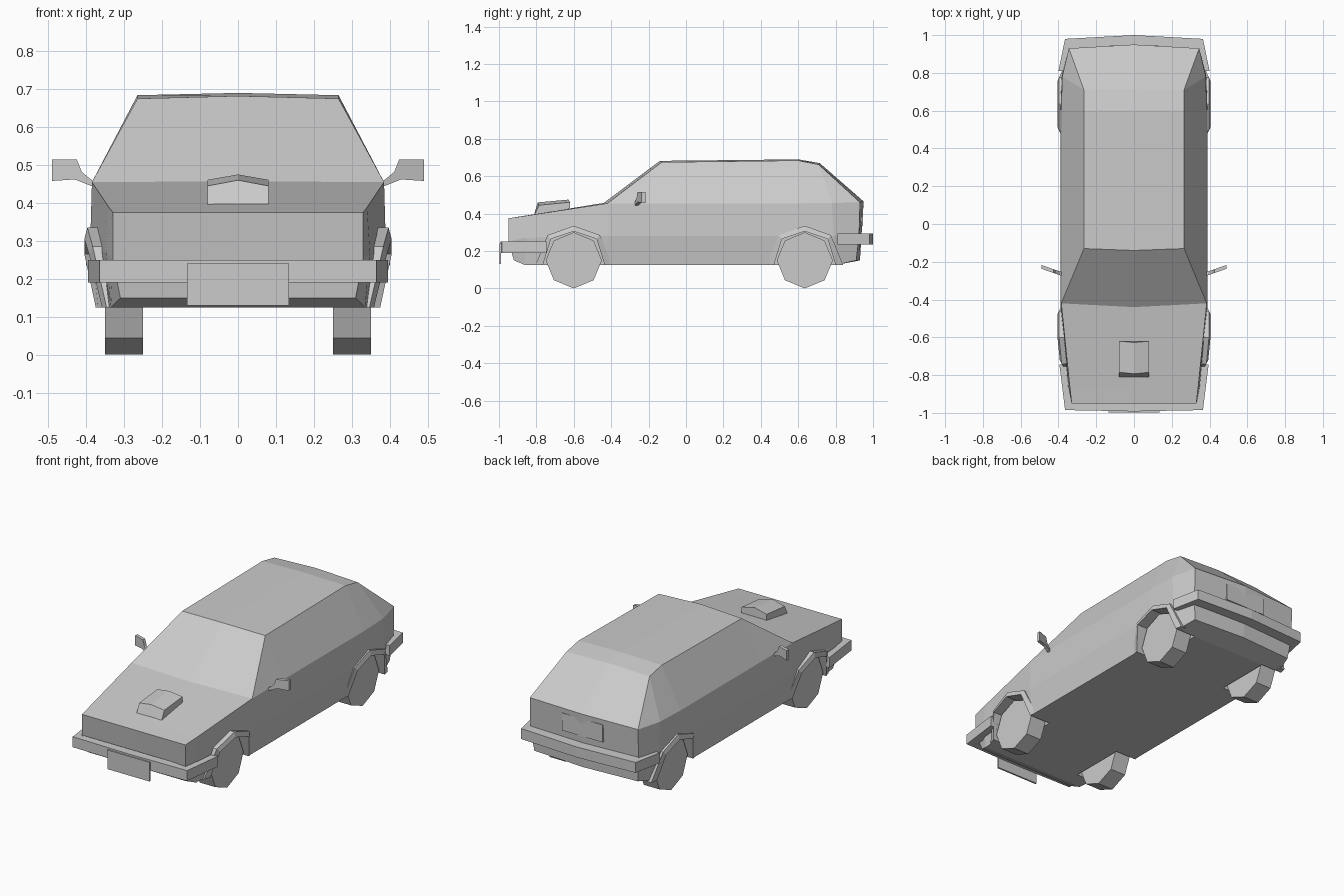
import bpy, bmesh, math

if "Cube" in bpy.data.objects:
    bpy.data.objects.remove(bpy.data.objects["Cube"])


def make(name, verts, faces, mirror=False):
    bm = bmesh.new()
    vs = [bm.verts.new(v) for v in verts]
    for f in faces:
        bm.faces.new([vs[i] for i in f])
    bmesh.ops.remove_doubles(bm, verts=bm.verts, dist=0.0005)
    bmesh.ops.recalc_face_normals(bm, faces=bm.faces)
    me = bpy.data.meshes.new(name)
    bm.to_mesh(me)
    bm.free()
    ob = bpy.data.objects.new(name, me)
    bpy.context.collection.objects.link(ob)
    if mirror:
        ob.modifiers.new("mirror", 'MIRROR')
    return ob


def loft(name, rings, mirror=False, caps=None):
    """Join equal closed rings; caps lists the index loops closing each end."""
    n = len(rings[0])
    caps = caps or [list(range(n))]
    faces = [(k * n + i, k * n + (i + 1) % n, (k + 1) * n + (i + 1) % n, (k + 1) * n + i)
             for k in range(len(rings) - 1) for i in range(n)]
    for base in (0, (len(rings) - 1) * n):
        faces += [[base + i for i in c] for c in caps]
    return make(name, [p for r in rings for p in r], faces, mirror)


def prism(name, pts, axis, a, b, mirror=False):
    place = {'x': lambda p, t: (t, p[0], p[1]), 'y': lambda p, t: (p[0], t, p[1]),
             'z': lambda p, t: (p[0], p[1], t)}[axis]
    return loft(name, [[place(p, t) for p in pts] for t in (a, b)], mirror)


def both(pts):
    """Mirror an open half plan across x = 0, into a closed loop."""
    return pts + [(-x, y) for x, y in reversed(pts) if x > 0]


# Body: half sections of underside centre, sill, waist, shoulder, roof edge, top centre
sections = [
    [(0, -.92, .15), (.31, -.92, .15), (.33, -.95, .25), (.33, -.95, .375), (.33, -.95, .375), (0, -.95, .375)],
    [(0, -.86, .125), (.335, -.86, .125), (.348, -.86, .27), (.34, -.86, .388), (.34, -.86, .388), (0, -.86, .389)],
    [(0, -.42, .125), (.37, -.42, .125), (.39, -.42, .28), (.385, -.42, .455), (.385, -.42, .455), (0, -.44, .457)],
    [(0, -.13, .125), (.37, -.13, .125), (.39, -.13, .28), (.385, -.13, .455), (.265, -.13, .675), (0, -.14, .682)],
    [(0, .60, .125), (.37, .60, .125), (.39, .60, .28), (.385, .60, .455), (.265, .60, .684), (0, .60, .69)],
    [(0, .80, .125), (.36, .80, .125), (.382, .79, .28), (.38, .78, .457), (.265, .71, .662), (0, .715, .67)],
    [(0, .93, .15), (.33, .91, .15), (.345, .925, .28), (.345, .93, .46), (.345, .93, .46), (0, .95, .465)],
]
rings = [s + [(-x, y, z) for x, y, z in s[4:0:-1]] for s in sections]
body = loft("body", rings, caps=[[0, 1, 2, 3, 4, 5], [5, 6, 7, 8, 9, 0]])

# Wheels, wheel wells and arch flares
inner = [(-.165, .125), (-.122, .265), (0, .305), (.122, .265), (.165, .125)]
outer = [(-.205, .125), (-.14, .285), (0, .335), (.14, .285), (.205, .125)]


def flare_x(y, z):
    return .375 + .03 * min(1, (z - .125) / .14) - max(0, -.6 - y) * .1


for label, cy in (("front", -.60), ("rear", .635)):
    octagon = [(cy + .15 * math.sin(math.pi * i / 4), .15 + .15 * math.cos(math.pi * i / 4)) for i in range(8)]
    prism(label + "_wheel", octagon, 'x', .25, .35, True)

    well = [(cy - .18, .05)] + [(cy + y, z) for y, z in inner] + [(cy + .18, .05)]
    cutter = prism("well_cutter", well, 'x', .24, .5, True)
    cutter.hide_render = True
    mod = body.modifiers.new("well", 'BOOLEAN')
    mod.object, mod.operation, mod.solver = cutter, 'DIFFERENCE', 'EXACT'
    bpy.context.view_layer.objects.active = body
    bpy.ops.object.modifier_apply(modifier=mod.name)
    bpy.data.objects.remove(cutter)

    slices = []
    for (yi, zi), (yo, zo) in zip(inner, outer):
        yi, yo = yi + cy, yo + cy
        slices.append([(flare_x(yi, zi), yi, zi), (flare_x(yo, zo) - .008, yo, zo),
                       (.335, yo, zo), (.335, yi, zi)])
    loft(label + "_arch_flare", slices, True)

# Wrap-around bumpers
prism("front_bumper", both([(0, -.992), (.365, -.985), (.395, -.745), (.34, -.745), (.32, -.94), (0, -.94)]),
      'z', .19, .25)
prism("rear_bumper", both([(0, 1.0), (.365, .98), (.4, .81), (.36, .81), (.33, .9), (0, .92)]), 'z', .235, .295)

# Blank plates
prism("front_plate", [(-.135, .13), (.135, .13), (.135, .24), (-.135, .24)], 'y', -.998, -.988)
prism("rear_plate", [(-.13, .335), (.13, .335), (.13, .435), (-.13, .435)], 'y', .935, .946)

# Hood scoop
scoop = []
for y0, y1, low, side, mid in ((-.815, -.785, .385, .445, .46), (-.62, -.62, .40, .461, .475)):
    scoop.append([(-.08, y0, low), (.08, y0, low), (.08, y1, side), (0, y1 - .008, mid), (-.08, y1, side)])
loft("hood_scoop", scoop)

# Door mirrors, angled slightly backwards
outline = [(.375, .455), (.388, .462), (.412, .482), (.425, .515), (.49, .515), (.49, .458), (.43, .462), (.375, .44)]
loft("door_mirror", [[(x, y - (x - .43) * -.35, z) for x, z in outline] for y in (-.258, -.238)], True)
